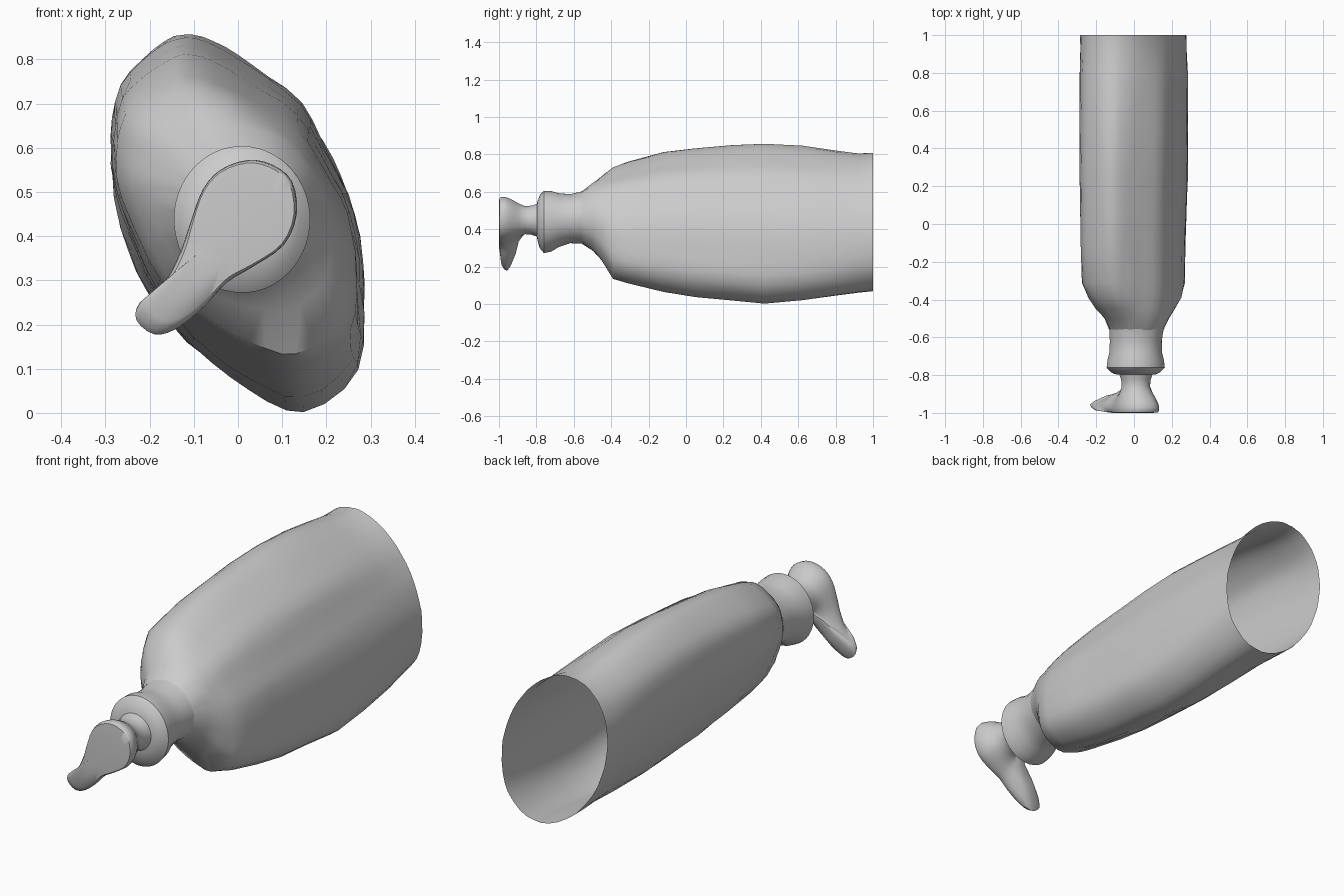
import bpy, bmesh, math, random
from mathutils import Vector

if "Cube" in bpy.data.objects:
    bpy.data.objects.remove(bpy.data.objects["Cube"])

random.seed(4)


def smooth_loop(pts, steps):
    """Closed Catmull-Rom curve through 2D points."""
    out, n = [], len(pts)
    for i in range(n):
        a, b, c, d = (Vector(pts[(i + k) % n]) for k in (-1, 0, 1, 2))
        for s in range(steps):
            t = s / steps
            out.append(0.5 * (2 * b + (c - a) * t + (2 * a - 5 * b + 4 * c - d) * t * t
                              + (3 * b - a - 3 * c + d) * t ** 3))
    return out


def loft(name, rings, cap_first=False, jitter=0.0, angle=32):
    """Skin a list of rings (lists of 3D points) into a tube."""
    bm = bmesh.new()
    loops = []
    for r in rings:
        loops.append([bm.verts.new((p[0] + random.uniform(-jitter, jitter), p[1],
                                    p[2] + random.uniform(-jitter, jitter))) for p in r])
    n = len(rings[0])
    for a, b in zip(loops, loops[1:]):
        for i in range(n):
            j = (i + 1) % n
            bm.faces.new((a[i], a[j], b[j], b[i]))
    if cap_first:
        bm.faces.new(loops[0])
    bmesh.ops.recalc_face_normals(bm, faces=bm.faces)
    mesh = bpy.data.meshes.new(name)
    bm.to_mesh(mesh)
    bm.free()
    obj = bpy.data.objects.new(name, mesh)
    bpy.context.collection.objects.link(obj)
    bpy.ops.object.select_all(action='DESELECT')
    obj.select_set(True)
    bpy.context.view_layer.objects.active = obj
    bpy.ops.object.shade_smooth_by_angle(angle=math.radians(angle))
    return obj


# leaning oval outline of the body, normalised to about -1..1
outline = [(-.122, .855), (-.055, .838), (.03, .785), (.143, .70), (.207, .578), (.265, .45),
           (.285, .28), (.272, .10), (.15, .004), (.025, .052), (-.10, .15), (-.183, .262),
           (-.247, .41), (-.283, .53), (-.288, .63), (-.268, .742), (-.19, .822)]
unit = [Vector((p.x / .288, (p.y - .43) / .427)) for p in smooth_loop(outline, 3)]


def leaning_ellipse(p, lean):
    q = (p.x ** 2 + 2 * lean * p.x * p.y + p.y ** 2) / (1 - lean ** 2)
    return p / math.sqrt(q)


def body_ring(y, x0, x1, z0, z1, roundness, lean=0.0):
    pts = [u.lerp(leaning_ellipse(u, lean), roundness) for u in unit]
    lx, hx = min(p.x for p in pts), max(p.x for p in pts)
    lz, hz = min(p.y for p in pts), max(p.y for p in pts)
    return [(x0 + (p.x - lx) / (hx - lx) * (x1 - x0), y,
             z0 + (p.y - lz) / (hz - lz) * (z1 - z0)) for p in pts]


# open-ended bottle body with shoulder: y, x range, z range, roundness, lean
body = [(-.56, -.13, .155, .325, .60, 1, 0), (-.50, -.155, .185, .285, .645, .8, 0),
        (-.45, -.20, .215, .23, .685, .5, .1), (-.39, -.24, .25, .135, .73, .25, .2),
        (-.31, -.275, .268, .112, .76, .1, .3), (-.12, -.282, .272, .065, .81, 0, .3),
        (.05, -.285, .278, .035, .83, 0, .3), (.25, -.287, .284, .018, .85, 0, .3),
        (.42, -.288, .287, .003, .857, 0, .3), (.62, -.288, .286, .02, .845, .2, .35),
        (.80, -.287, .284, .045, .82, .5, .33), (.92, -.285, .28, .06, .803, .85, .32),
        (1.0, -.283, .278, .07, .808, 1, .3)]
loft("bottle_body", [body_ring(*b) for b in body], jitter=.002, angle=40)

# neck and collar, stepping in to the nozzle stem: y, x range, z range
neck = [(-.80, -.06, .07, .375, .525), (-.795, -.10, .12, .345, .545),
        (-.783, -.125, .14, .30, .58), (-.76, -.145, .163, .272, .604),
        (-.72, -.14, .158, .28, .603), (-.68, -.13, .148, .305, .592),
        (-.62, -.128, .147, .325, .587), (-.555, -.131, .157, .322, .602)]
loft("neck_collar", [body_ring(*n, 1) for n in neck], angle=45)

# nozzle head: round stem flaring into a teardrop face with a hanging spout
teardrop = [(.02, .572), (-.04, .55), (-.08, .505), (-.108, .43), (-.13, .365), (-.167, .295),
            (-.222, .25), (-.23, .21), (-.19, .178), (-.14, .19), (-.077, .24), (-.025, .295),
            (.036, .332), (.104, .38), (.133, .45), (.122, .525), (.075, .563)]
drop = smooth_loop(teardrop, 3)
hub = Vector((.01, .448))


def head_ring(y, radius, flare, drift=0.0):
    ring = []
    for p in drop:
        d = p - hub
        q = (hub + d.normalized() * radius).lerp(p, flare)
        ring.append((q.x, y + drift * max(0, d.length - .13), q.y))
    return ring


head = [(-1.0, .05, .45, 0), (-.998, .08, .85, .06), (-.99, .08, .96, .09),
        (-.972, .08, 1, .08), (-.95, .08, .88, .06), (-.92, .08, .55, .05),
        (-.895, .078, .25, 0), (-.86, .075, 0, 0), (-.825, .078, 0, 0), (-.79, .09, 0, 0)]
loft("nozzle_head", [head_ring(*h) for h in head], cap_first=True, angle=50)
